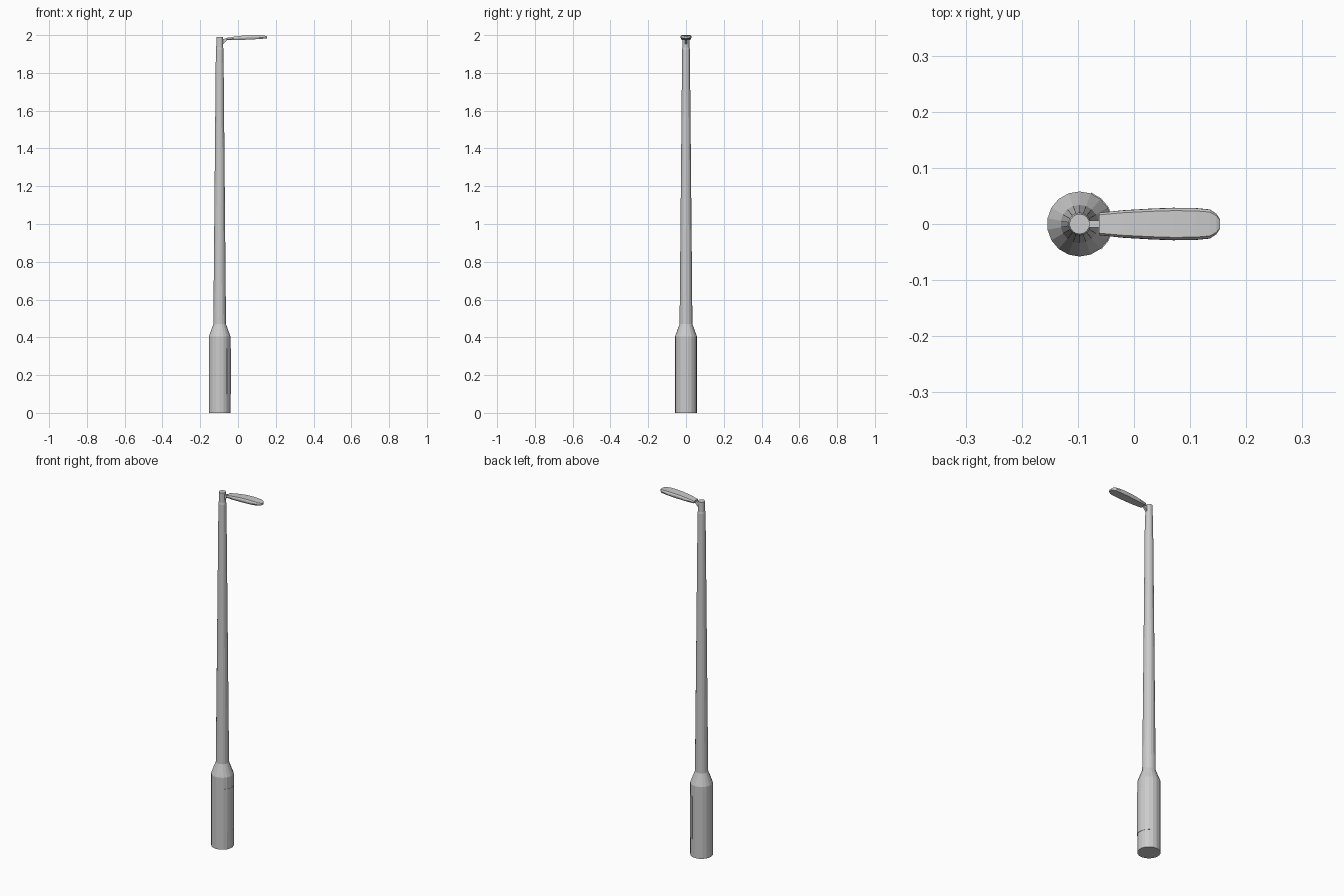
import bpy, bmesh
from math import cos, sin, radians

if "Cube" in bpy.data.objects:
    bpy.data.objects.remove(bpy.data.objects["Cube"])

PX = -0.097   # pole axis
SIDES = 18


def finish(bm, name):
    bmesh.ops.recalc_face_normals(bm, faces=bm.faces)
    me = bpy.data.meshes.new(name)
    bm.to_mesh(me)
    bm.free()
    ob = bpy.data.objects.new(name, me)
    bpy.context.collection.objects.link(ob)
    return ob


def loft(name, rings):
    """Skin a list of equal-length closed rings and cap both ends."""
    bm = bmesh.new()
    vs = [[bm.verts.new(p) for p in r] for r in rings]
    n = len(vs[0])
    for a, b in zip(vs, vs[1:]):
        for i in range(n):
            j = (i + 1) % n
            bm.faces.new((a[i], a[j], b[j], b[i]))
    bm.faces.new(vs[0])
    bm.faces.new(vs[-1])
    return finish(bm, name)


def circle(r, z):
    return [(PX + r * cos(radians(10 + 360 * i / SIDES)),
             r * sin(radians(10 + 360 * i / SIDES)), z) for i in range(SIDES)]


# Pole: wide base, shoulder, long tapered shaft, narrow top spigot
loft("pole", [circle(r, z) for r, z in
              [(0.058, 0), (0.058, 0.405), (0.034, 0.47),
               (0.0205, 1.925), (0.0185, 1.935), (0.018, 1.99)]])


# Access door: thin curved plate wrapped around the base
def door_ring(z):
    angles = [radians(-50 + 20 * i) for i in range(7)]
    outer = [(PX + 0.0598 * cos(a), 0.0598 * sin(a), z) for a in angles]
    inner = [(PX + 0.056 * cos(a), 0.056 * sin(a), z) for a in reversed(angles)]
    return outer + inner


loft("access_door", [door_ring(0.10), door_ring(0.34)])


# Lamp head: stations of x, half width, bottom z, top z
def head_ring(x, w, zb, zt):
    zm = zb + (zt - zb) * 0.45
    half = [(0.84 * w, zb), (w, zm), (0.97 * w, zm + (zt - zm) * 0.5), (0.82 * w, zt)]
    return [(x, y, z) for y, z in half] + [(x, -y, z) for y, z in reversed(half)]


loft("lamp_head", [head_ring(*s) for s in [
    (-0.062, 0.020, 1.973, 1.985),
    (-0.020, 0.0245, 1.973, 1.992),
    (0.030, 0.0275, 1.975, 1.998),
    (0.070, 0.029, 1.977, 2.000),
    (0.110, 0.0285, 1.979, 2.000),
    (0.135, 0.026, 1.981, 1.998),
    (0.147, 0.018, 1.982, 1.996),
    (0.153, 0.009, 1.983, 1.993)]])

# Bracket joining the head to the pole
side = [(-0.083, 1.950), (-0.078, 1.953), (-0.062, 1.970),
        (-0.055, 1.975), (-0.055, 1.982), (-0.083, 1.980)]
loft("bracket", [[(x, y, z) for x, z in side] for y in (-0.006, 0.006)])
